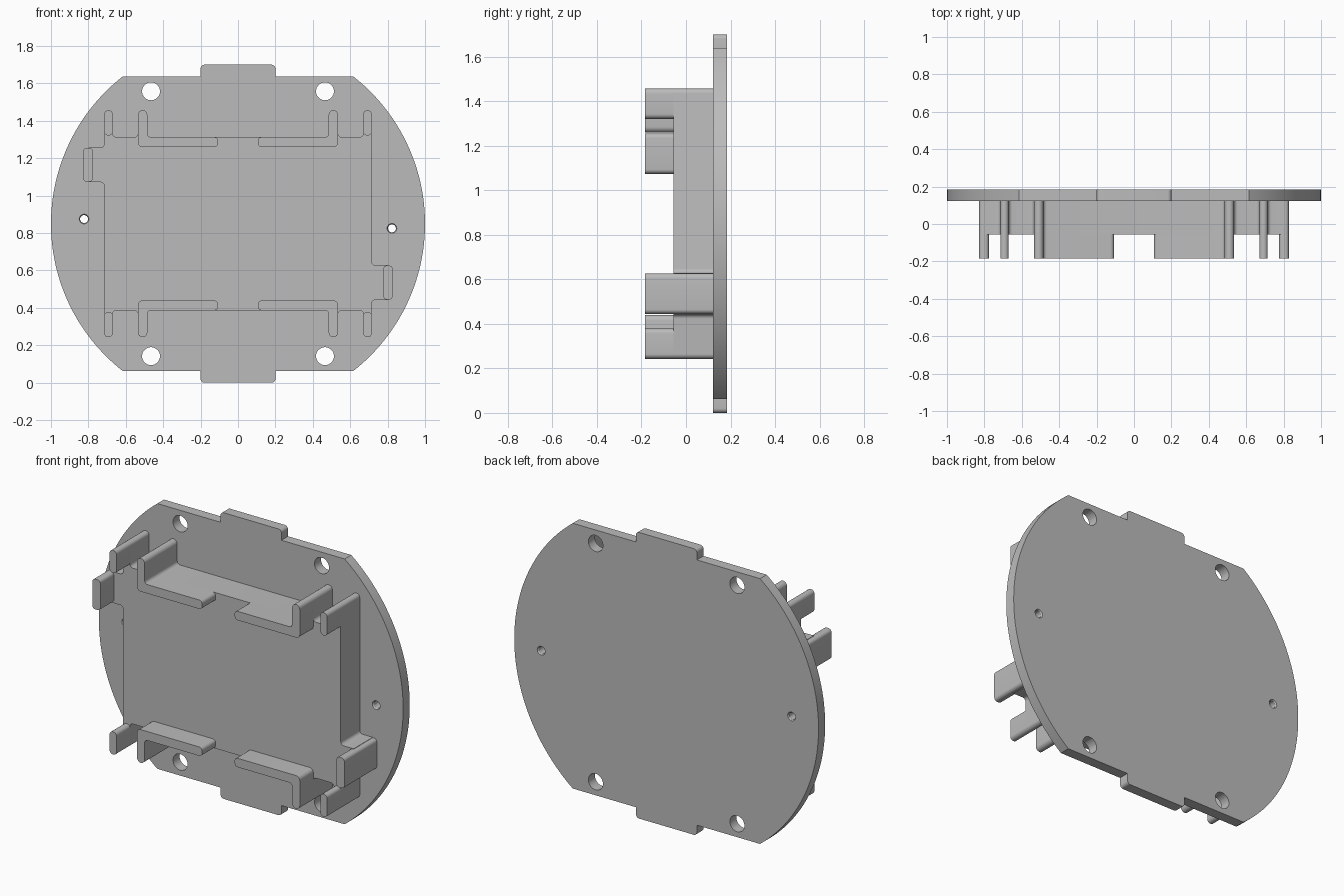
import bpy, bmesh, math
from mathutils import Vector

cube = bpy.data.objects.get("Cube")
if cube:
    bpy.data.objects.remove(cube)

MID = 0.85                                  # height of the plate centre
FRONT, FACE, SEAT, BACK = -0.184, -0.057, 0.122, 0.184

grey = bpy.data.materials.new("plain grey")
grey.use_nodes = True
grey.diffuse_color = (0.5, 0.5, 0.5, 1)
grey.node_tree.nodes["Principled BSDF"].inputs["Base Color"].default_value = (0.5, 0.5, 0.5, 1)


def turned(points):
    """Add the same outline turned half a revolution."""
    return points + [(-x, -z, r) for x, z, r in points]


def flipped(points, sx, sz):
    return [(x * sx, z * sz, r) for x, z, r in points]


def rounded(points, steps=6):
    """Replace right-angled corners that have a radius with arcs."""
    result = []
    for i, (x, z, r) in enumerate(points):
        p = Vector((x, z))
        if r == 0:
            result.append(p)
            continue
        a = (Vector(points[i - 1][:2]) - p).normalized()
        b = (Vector(points[(i + 1) % len(points)][:2]) - p).normalized()
        centre = p + (a + b) * r
        for k in range(steps + 1):
            t = math.pi / 2 * k / steps
            result.append(centre - b * r * math.cos(t) - a * r * math.sin(t))
    return result


def smooth(obj):
    bpy.ops.object.select_all(action='DESELECT')
    obj.select_set(True)
    bpy.context.view_layer.objects.active = obj
    bpy.ops.object.shade_smooth_by_angle(angle=math.radians(30))


def slab(name, points, y0, y1):
    """Extrude a front outline from y0 to y1."""
    bm = bmesh.new()
    verts = [bm.verts.new((p.x, y0, p.y + MID)) for p in rounded(points)]
    bmesh.ops.remove_doubles(bm, verts=verts, dist=0.0005)
    face = bm.faces.new([v for v in verts if v.is_valid])
    grown = bmesh.ops.extrude_face_region(bm, geom=[face])["geom"]
    bmesh.ops.translate(bm, vec=(0, y1 - y0, 0),
                        verts=[g for g in grown if isinstance(g, bmesh.types.BMVert)])
    bmesh.ops.recalc_face_normals(bm, faces=bm.faces)
    mesh = bpy.data.meshes.new(name)
    bm.to_mesh(mesh)
    bm.free()
    mesh.materials.append(grey)
    obj = bpy.data.objects.new(name, mesh)
    bpy.context.collection.objects.link(obj)
    smooth(obj)
    return obj


def drill(target, x, z, y, r1, r2, depth):
    """Cut a round or tapered hole through the target along y."""
    bpy.ops.mesh.primitive_cone_add(vertices=32, radius1=r1, radius2=r2, depth=depth,
                                    location=(x, y, z + MID), rotation=(math.pi / 2, 0, 0))
    cutter = bpy.context.object
    cutter.name = "hole_cutter"
    cutter.hide_render = True
    cutter.data.materials.append(grey)
    bpy.context.view_layer.objects.active = target
    mod = target.modifiers.new("hole", 'BOOLEAN')
    mod.operation, mod.solver, mod.object = 'DIFFERENCE', 'EXACT', cutter
    bpy.ops.object.modifier_apply(modifier=mod.name)
    bpy.data.objects.remove(cutter)


# Round back plate with flat top and bottom and two tabs
flat = 0.788
limit = math.asin(flat)
arc = [-limit + 2 * limit * k / 48 for k in range(49)]
plate = slab("back_plate", turned(
    [(math.cos(a), math.sin(a), 0) for a in arc] +
    [(0.2, flat, 0), (0.2, MID, 0.02), (-0.2, MID, 0.02), (-0.2, flat, 0)]), SEAT, BACK)

# Screw holes in the corners and small countersunk holes at the sides
middle = (SEAT + BACK) / 2
for sx in (-1, 1):
    for sz in (-1, 1):
        drill(plate, 0.465 * sx, 0.708 * sz, middle, 0.048, 0.048, 0.2)
    x, z = 0.823 * sx, -0.025 * sx
    drill(plate, x, z, middle, 0.021, 0.021, 0.2)
    drill(plate, x, z, SEAT, 0.016, 0.036, 0.03)
    drill(plate, x, z, BACK, 0.036, 0.016, 0.03)
smooth(plate)

# Raised block with the fins that rise from it
TIP, RIM = 0.607, 0.463
fins = [(-0.715, TIP, 0.022), (-0.67, TIP, 0.022), (-0.67, RIM, 0.02),
        (-0.535, RIM, 0.02), (-0.535, TIP, 0.025), (-0.485, TIP, 0.025), (-0.485, RIM, 0.02)]
side_step = [(-0.715, 0.222, 0.02), (-0.8, 0.222, 0), (-0.8, 0.407, 0), (-0.715, 0.407, 0.02)]
slab("raised_block", turned(side_step + fins + flipped(fins[::-1], -1, 1)), FACE, SEAT)

# Front hooks and posts in all four corners
hook = [(-0.535, 0.41, 0.025), (-0.107, 0.41, 0.02), (-0.107, RIM, 0.02),
        (-0.485, RIM, 0.02), (-0.485, TIP, 0.025), (-0.535, TIP, 0.025)]
post = [(-0.715, RIM + 0.008, 0.022), (-0.67, RIM + 0.008, 0.022),
        (-0.67, TIP, 0.022), (-0.715, TIP, 0.022)]
for sx, side in ((-1, "right"), (1, "left")):
    for sz, level in ((-1, "lower"), (1, "upper")):
        slab(f"{level}_{side}_hook", flipped(hook, -sx, sz), FRONT, FACE)
        slab(f"{level}_{side}_post", flipped(post, -sx, sz), FRONT, FACE)

# One clip on each side, diagonally opposite
clip = [(-0.828, 0.224, 0.02), (-0.776, 0.224, 0.02), (-0.776, 0.405, 0.02), (-0.828, 0.405, 0.02)]
slab("right_clip", clip, FRONT, SEAT)
slab("left_clip", flipped(clip, -1, -1), FRONT, SEAT)
